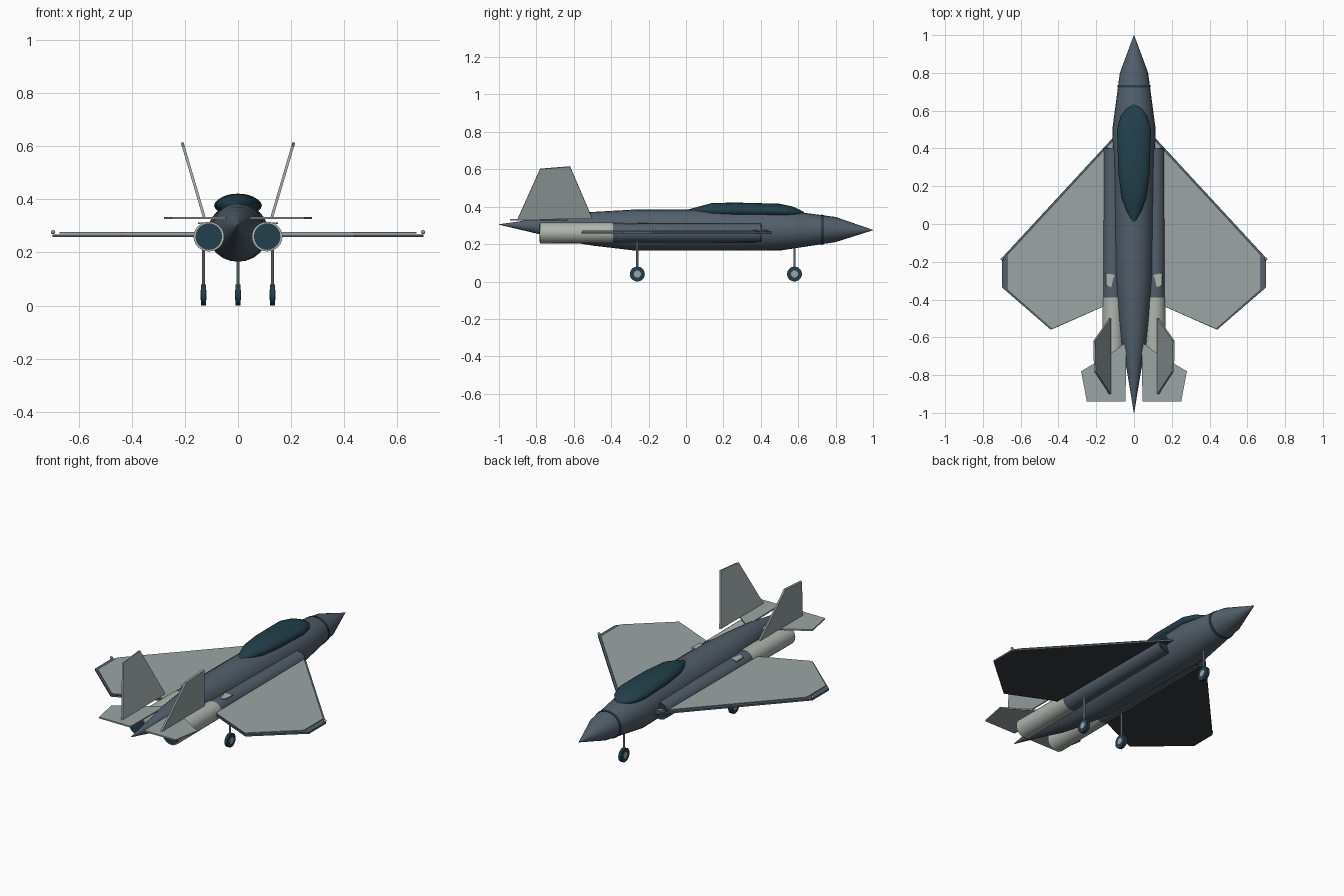
import bpy, bmesh, math
from mathutils import Vector

if "Cube" in bpy.data.objects:
    bpy.data.objects.remove(bpy.data.objects["Cube"])


def material(name, rgb):
    m = bpy.data.materials.new(name)
    m.diffuse_color = (*rgb, 1)
    m.use_nodes = True
    m.node_tree.nodes["Principled BSDF"].inputs["Base Color"].default_value = m.diffuse_color
    return m


SLATE = material("slate body", (0.085, 0.115, 0.148))
TEAL = material("dark teal", (0.016, 0.05, 0.07))
GREY = material("wing grey", (0.33, 0.375, 0.375))
NOZZLE = material("pale nozzle grey", (0.42, 0.46, 0.42))
CHARCOAL = material("charcoal underside", (0.035, 0.045, 0.052))


def finish(name, bm, mats, smooth=True):
    bmesh.ops.recalc_face_normals(bm, faces=bm.faces)
    me = bpy.data.meshes.new(name)
    bm.to_mesh(me)
    bm.free()
    for m in mats:
        me.materials.append(m)
    if smooth:
        for p in me.polygons:
            p.use_smooth = True
        me.set_sharp_from_angle(angle=math.radians(32))
    ob = bpy.data.objects.new(name, me)
    bpy.context.collection.objects.link(ob)
    return ob


def loft(name, stations, mats, x=0, n=24, cap_mat=0):
    """Elliptical sections along y: (y, centre z, x radius, z radius)."""
    bm = bmesh.new()
    rings = []
    for y, cz, rx, rz in stations:
        rings.append([bm.verts.new((x + rx * math.cos(2 * math.pi * i / n), y,
                                    cz + rz * math.sin(2 * math.pi * i / n)))
                      for i in range(n)])
    for a, b in zip(rings, rings[1:]):
        for i in range(n):
            j = (i + 1) % n
            bm.faces.new((a[i], a[j], b[j], b[i]))
    for r in (rings[0], rings[-1]):
        bm.faces.new(r).material_index = cap_mat
    return finish(name, bm, mats)


def plate(name, points, offset, mats):
    """Flat panel: 3D outline thickened by an offset vector."""
    bm = bmesh.new()
    off = Vector(offset)
    low = [bm.verts.new(Vector(p) - off / 2) for p in points]
    top = [bm.verts.new(Vector(p) + off / 2) for p in points]
    bm.faces.new(low)
    bm.faces.new(top)
    for i in range(len(points)):
        j = (i + 1) % len(points)
        bm.faces.new((low[i], low[j], top[j], top[i]))
    return finish(name, bm, mats, False)


def rod(name, a, b, r, mat, n=16):
    a, b = Vector(a), Vector(b)
    bm = bmesh.new()
    bmesh.ops.create_cone(bm, cap_ends=True, segments=n, radius1=r, radius2=r,
                          depth=(b - a).length)
    rot = (b - a).to_track_quat('Z', 'Y')
    for v in bm.verts:
        v.co = rot @ v.co + (a + b) / 2
    return finish(name, bm, [mat])


def landing_gear(name, x, y, top):
    rod(name + "_strut", (x, y, 0.04), (x, y, top), 0.006, GREY, 10)
    rod(name + "_tyre", (x - 0.009, y, 0.04), (x + 0.009, y, 0.04), 0.04, TEAL, 20)
    rod(name + "_hub", (x - 0.011, y, 0.04), (x + 0.011, y, 0.04), 0.019, GREY, 16)


# Fuselage with nose band and canopy
loft("fuselage", [(-1, .305, .001, .001), (-.78, .295, .037, .043),
                  (-.64, .288, .064, .072), (-.5, .282, .08, .09),
                  (-.27, .275, .1, .11), (.3, .275, .108, .11),
                  (.5, .275, .115, .11), (.8, .278, .075, .067),
                  (1, .275, .001, .001)], [SLATE])
loft("nose_band", [(.723, .277, .088, .081), (.737, .277, .086, .079)], [TEAL])
loft("canopy", [(0, .378, .002, .004), (.07, .379, .04, .022),
                (.14, .381, .065, .039), (.27, .381, .083, .041),
                (.5, .377, .09, .039), (.57, .372, .07, .029),
                (.61, .368, .04, .015), (.632, .366, .005, .004)], [TEAL])

# Nose gear
landing_gear("nose_gear", 0, .58, .2)

for s, side in ((-1, "left"), (1, "right")):
    # Engine pod, nozzle and exhaust
    loft(side + "_engine_pod", [(-.4, .26, .055, .052), (.4, .26, .052, .05)],
         [SLATE], s * .11)
    loft(side + "_nozzle", [(-.78, .26, .058, .056), (-.39, .26, .056, .055)],
         [NOZZLE], s * .11)
    rod(side + "_exhaust", (s * .11, -.784, .26), (s * .11, -.77, .26), .05, TEAL, 24)
    rod(side + "_intake", (s * .11, .39, .26), (s * .11, .403, .26), .044, TEAL, 24)
    plate(side + "_pod_patch", [(s * px, py, .310) for px, py in
                                ((.1, -.27), (.15, -.26), (.147, -.325),
                                 (.12, -.335), (.11, -.29))],
          (0, 0, .006), [NOZZLE])

    # Wing: dark lower plate with a pale upper panel
    outline = [(.09, .48), (.70, -.18), (.70, -.335), (.44, -.56), (.1, -.41)]
    wing = plate(side + "_wing", [(s * px, py, .263) for px, py in outline],
                 (0, 0, .010), [SLATE, CHARCOAL])
    for p in wing.data.polygons:
        if p.normal.z < -.5:
            p.material_index = 1
    skin = [(.09, .465), (.673, -.166), (.673, -.346), (.435, -.556), (.1, -.41)]
    plate(side + "_wing_skin", [(s * px, py, .2745) for px, py in skin],
          (0, 0, .004), [GREY])

    # Wing tip light
    bm = bmesh.new()
    bmesh.ops.create_uvsphere(bm, u_segments=12, v_segments=8, radius=.008)
    bmesh.ops.translate(bm, verts=bm.verts, vec=(s * .698, -.185, .277))
    finish(side + "_tip_light", bm, [GREY])

    # Tailplane
    tail = [(.04, -.625), (.13, -.69), (.28, -.78), (.25, -.94), (.045, -.94)]
    plate(side + "_tailplane", [(s * px, py, .33) for px, py in tail],
          (0, 0, .008), [GREY])

    # Canted fin
    fin = [(-.5, .335), (-.62, .615), (-.78, .602), (-.9, .335)]
    plate(side + "_fin", [(s * (.128 + (z - .335) * .295), y, z) for y, z in fin],
          (s * .010, 0, -.003), [GREY])

    # Main gear
    landing_gear(side + "_main_gear", s * .13, -.26, .23)
